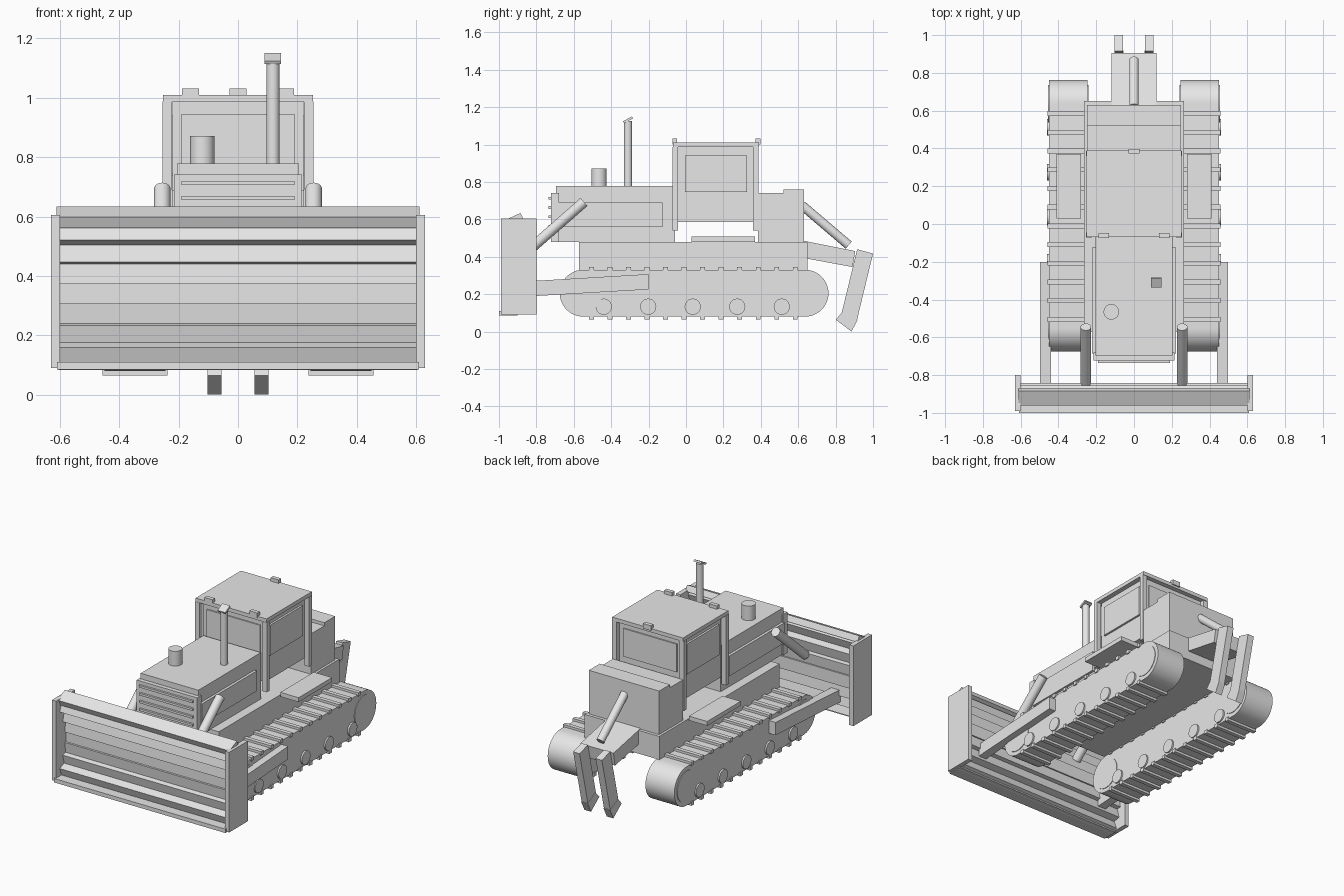
import bpy, bmesh
from math import sin, cos, pi, radians
from mathutils import Vector

if "Cube" in bpy.data.objects:
    bpy.data.objects.remove(bpy.data.objects["Cube"])

GREY = (0.8, 0.8, 0.8, 1)
paint = bpy.data.materials.new("light_grey")
paint.use_nodes = True
paint.diffuse_color = GREY
paint.node_tree.nodes["Principled BSDF"].inputs["Base Color"].default_value = GREY


def finish(name, bm, smooth=False):
    bmesh.ops.recalc_face_normals(bm, faces=bm.faces)
    mesh = bpy.data.meshes.new(name)
    bm.to_mesh(mesh)
    bm.free()
    mesh.materials.append(paint)
    ob = bpy.data.objects.new(name, mesh)
    bpy.context.collection.objects.link(ob)
    if smooth:
        bpy.ops.object.select_all(action='DESELECT')
        ob.select_set(True)
        bpy.context.view_layer.objects.active = ob
        bpy.ops.object.shade_smooth_by_angle(angle=radians(35))
    return ob


def extrude(name, profile, x0, x1, smooth=False):
    """Side profile of (y, z) points, extruded across x."""
    bm = bmesh.new()
    face = bm.faces.new([bm.verts.new((x0, y, z)) for y, z in profile])
    new = bmesh.ops.extrude_face_region(bm, geom=[face])["geom"]
    verts = [v for v in new if isinstance(v, bmesh.types.BMVert)]
    bmesh.ops.translate(bm, verts=verts, vec=(x1 - x0, 0, 0))
    return finish(name, bm, smooth)


def box(name, x, y, z):
    return extrude(name, [(y[0], z[0]), (y[1], z[0]), (y[1], z[1]), (y[0], z[1])], *x)


def tilted(name, x, centre, depth, height, angle):
    """Box turned about x; a positive angle leans the top backwards."""
    a = radians(angle)
    pts = []
    for u, v in ((-1, -1), (1, -1), (1, 1), (-1, 1)):
        dy, dz = u * depth / 2, v * height / 2
        pts.append((centre[0] + dy * cos(a) + dz * sin(a),
                    centre[1] - dy * sin(a) + dz * cos(a)))
    return extrude(name, pts, *x)


def rod(name, a, b, r):
    a, b = Vector(a), Vector(b)
    bm = bmesh.new()
    bmesh.ops.create_cone(bm, cap_ends=True, segments=32, radius1=r, radius2=r,
                          depth=(b - a).length)
    turn = (b - a).to_track_quat('Z', 'Y').to_matrix().to_4x4()
    bmesh.ops.transform(bm, matrix=turn, verts=bm.verts)
    bmesh.ops.translate(bm, verts=bm.verts, vec=(a + b) / 2)
    return finish(name, bm, True)


def span(side, a, b):
    return tuple(sorted((side * a, side * b)))


# Chassis and rear body
box("chassis", (-0.265, 0.265), (-0.572, 0.65), (0.33, 0.48))
box("rear_body", (-0.25, 0.25), (0.385, 0.63), (0.48, 0.74))
box("rear_cap", (-0.25, 0.25), (0.52, 0.63), (0.74, 0.76))

# Engine hood, radiator and grille
box("hood", (-0.205, 0.205), (-0.695, -0.06), (0.48, 0.778))
box("radiator", (-0.215, 0.215), (-0.722, -0.68), (0.48, 0.742))
for i in range(4):
    z = 0.713 - i * 0.05
    box("grille_bar", (-0.19, 0.19), (-0.735, -0.72), (z - 0.007, z + 0.007))
rod("air_cleaner", (-0.12, -0.465, 0.77), (-0.12, -0.465, 0.872), 0.041)
rod("exhaust_stack", (0.118, -0.31, 0.77), (0.118, -0.31, 1.127), 0.022)
tilted("exhaust_flap", (0.09, 0.145), (-0.31, 1.132), 0.055, 0.012, -28)

# Cab with roof, windows and lights
box("cab", (-0.22, 0.22), (-0.042, 0.36), (0.585, 0.987))
box("roof", (-0.252, 0.252), (-0.07, 0.39), (0.986, 1.01))
box("front_window", (-0.19, 0.19), (-0.05, -0.035), (0.7, 0.945))
box("rear_window", (-0.19, 0.19), (0.355, 0.368), (0.765, 0.945))
for x, y in ((-0.16, -0.06), (0.16, -0.06), (0, 0.385)):
    box("roof_light", (x - 0.028, x + 0.028), (y - 0.013, y + 0.013), (1.0, 1.032))

# Blade made of thick tilted slats along a shallow arc
for i in range(-3, 4):
    centre = (-0.867 - 0.0055 * i * i, 0.34 + 0.07 * i)
    tilted("blade_slat", (-0.605, 0.605), centre, 0.05, 0.08, 7 * i)
tilted("blade_top_rail", (-0.612, 0.612), (-0.915, 0.598), 0.085, 0.04, -25)
box("cutting_edge", (-0.61, 0.61), (-1.0, -0.9), (0.085, 0.11))

# Ripper beam and cylinder
extrude("ripper_beam", [(0.62, 0.395), (0.89, 0.345), (0.905, 0.43), (0.63, 0.485)],
        -0.118, 0.118)
rod("ripper_cylinder", (0, 0.62, 0.675), (0, 0.87, 0.462), 0.025)

# Track outline: two half circles joined by straight runs
R, MID = 0.125, 0.205
track = []
for y, start in ((0.637, -pi / 2), (-0.55, pi / 2)):
    for k in range(25):
        a = start + pi * k / 24
        track.append((y + R * cos(a), MID + R * sin(a)))

# Paired parts
for s in (-1, 1):
    extrude("track", track, *span(s, 0.245, 0.45), smooth=True)
    for i in range(12):
        y = -0.505 + i * 0.099
        for z in (0.077, 0.333):
            box("track_grouser", span(s, 0.238, 0.457), (y - 0.013, y + 0.013),
                (z - 0.012, z + 0.012))
    for i in range(5):
        y = -0.44 + 0.238 * i
        rod("road_wheel", (s * 0.235, y, 0.133), (s * 0.46, y, 0.133), 0.043)
    for y in (-0.55, 0.637):
        rod("end_wheel", (s * 0.241, y, MID), (s * 0.454, y, MID), 0.1)

    box("step", span(s, 0.28, 0.41), (0.03, 0.37), (0.48, 0.508))
    box("hood_side_panel", span(s, 0.2, 0.222), (-0.685, -0.125), (0.56, 0.69))
    box("side_window", span(s, 0.215, 0.233), (-0.005, 0.325), (0.745, 0.94))
    for y in (-0.058, 0.373):
        box("cab_post", span(s, 0.222, 0.255), (y - 0.014, y + 0.014), (0.54, 0.987))

    extrude("push_arm", [(-0.86, 0.187), (-0.2, 0.225), (-0.2, 0.307), (-0.86, 0.268)],
            *span(s, 0.44, 0.497))
    box("blade_end_plate", span(s, 0.6, 0.63), (-0.99, -0.8), (0.09, 0.605))
    rod("lift_cylinder", (s * 0.255, -0.845, 0.431), (s * 0.255, -0.545, 0.693), 0.028)

    extrude("ripper_shank", [(0.915, 0.44), (1.0, 0.417), (0.915, 0.065), (0.83, 0.09)],
            *span(s, 0.057, 0.102))
    extrude("ripper_tip", [(0.8, 0.064), (0.885, 0.0), (0.918, 0.064), (0.84, 0.107)],
            *span(s, 0.056, 0.103))
